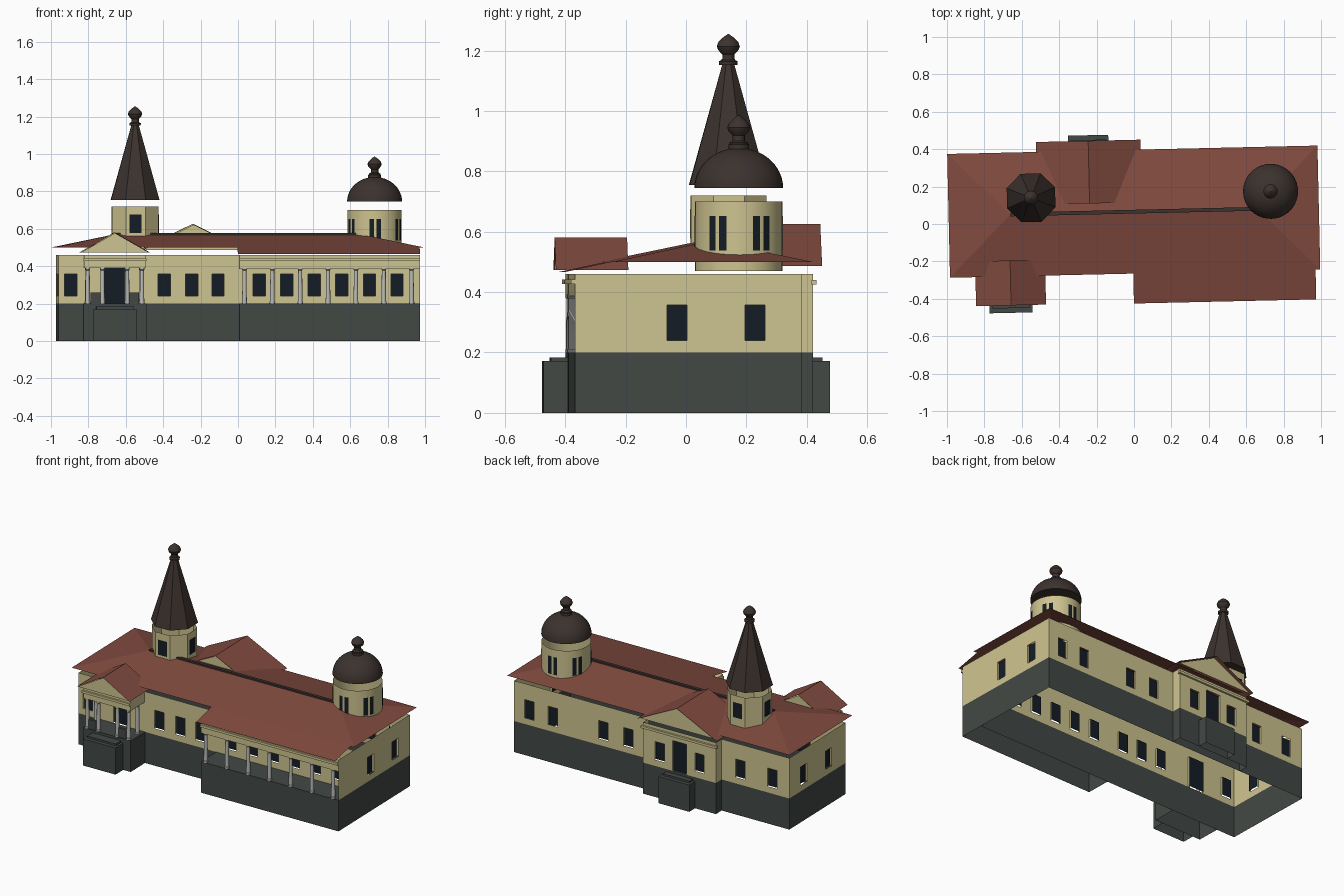
import bpy, bmesh, math
from mathutils import Matrix, Vector

if "Cube" in bpy.data.objects:
    bpy.data.objects.remove(bpy.data.objects["Cube"])

TURN = Matrix.Rotation(math.radians(1.3), 4, 'Z')   # whole house sits slightly turned


def material(name, rgb):
    m = bpy.data.materials.new(name)
    m.diffuse_color = (*rgb, 1)
    m.use_nodes = True
    m.node_tree.nodes["Principled BSDF"].inputs["Base Color"].default_value = m.diffuse_color
    return m


ROOF = material("roof_red", (0.22, 0.07, 0.05))
WALL = material("wall_cream", (0.62, 0.55, 0.28))
BASE = material("base_slate", (0.055, 0.065, 0.06))
DARK = material("dome_brown", (0.045, 0.032, 0.027))
PANE = material("glass_dark", (0.007, 0.012, 0.018))
STONE = material("column_stone", (0.5, 0.5, 0.48))


def mesh(name, verts, faces, mat, smooth=False):
    me = bpy.data.meshes.new(name)
    me.from_pydata([TURN @ Vector(v) for v in verts], [], faces)
    me.materials.append(mat)
    ob = bpy.data.objects.new(name, me)
    bpy.context.collection.objects.link(ob)
    if smooth:
        bpy.context.view_layer.objects.active = ob
        ob.select_set(True)
        bpy.ops.object.shade_smooth_by_angle(angle=math.radians(35))
        ob.select_set(False)
    return ob


def box(name, x0, x1, y0, y1, z0, z1, mat, top=True, bottom=True):
    v = [(x, y, z) for z in (z0, z1) for x, y in ((x0, y0), (x1, y0), (x1, y1), (x0, y1))]
    f = [(i, (i + 1) % 4, 4 + (i + 1) % 4, 4 + i) for i in range(4)]
    f += [(4, 5, 6, 7)] if top else []
    f += [(3, 2, 1, 0)] if bottom else []
    return mesh(name, v, f, mat)


def lathe(name, cx, cy, profile, mat, n=32, phase=0.0, caps=True, smooth=True):
    v, f = [], []
    for r, z in profile:
        for i in range(n):
            a = phase + math.tau * i / n
            v.append((cx + r * math.cos(a), cy + r * math.sin(a), z))
    for k in range(len(profile) - 1):
        for i in range(n):
            j = (i + 1) % n
            f.append((k * n + i, k * n + j, (k + 1) * n + j, (k + 1) * n + i))
    if caps:
        f.append(tuple(range(n))[::-1])
        f.append(tuple(range(len(v) - n, len(v))))
    return mesh(name, v, f, mat, smooth)


def wall(name, p0, p1, openings=()):
    """Wall from p0 to p1 (outside on the right hand) with holes and set-back panes.
    Each opening is (distance along wall, width, bottom, top)."""
    p0, p1 = Vector(p0), Vector(p1)
    d = (p1 - p0).normalized()
    inward = Vector((-d.y, d.x))
    length = (p1 - p0).length
    v, f, gv, gf = [], [], [], []

    def quad(V, F, a, b, z0, z1, ia=0.0, ib=0.0):
        k = len(V)
        for u, z, i in ((a, z0, ia), (b, z0, ib), (b, z1, ib), (a, z1, ia)):
            q = p0 + d * u + inward * i
            V.append((q.x, q.y, z))
        F.append((k, k + 1, k + 2, k + 3))

    u, t = 0.0, 0.012
    for c, w, z0, z1 in sorted(openings):
        a, b = c - w / 2, c + w / 2
        quad(v, f, u, a, 0.2, 0.46)
        if z0 > 0.2:
            quad(v, f, a, b, 0.2, z0)
        quad(v, f, a, b, z1, 0.46)
        quad(v, f, a, a, z0, z1, 0, t)
        quad(v, f, b, b, z0, z1, t, 0)
        quad(gv, gf, a, b, z0, z1, t, t)
        u = b
    quad(v, f, u, length, 0.2, 0.46)
    mesh(name, v, f, WALL)
    if gv:
        mesh(name + "_panes", gv, gf, PANE)


def gable(name, cx, half, y0, y1, ze, zr, ped):
    """Gable roof with a cream pediment at each y in ped."""
    v = [(cx + s * half, y, zr if s == 0 else ze) for y in (y0, y1) for s in (-1, 0, 1)]
    mesh(name + "_roof", v, [(0, 1, 4, 3), (1, 2, 5, 4)], ROOF)
    for k, y in enumerate(ped):
        mesh(f"{name}_pediment_{k}", [(cx - half * .97, y, ze), (cx + half * .97, y, ze),
                                      (cx, y, zr - .003)], [(0, 1, 2)], WALL)


X, YF, YB = 0.965, -0.23, 0.36       # main wall lines
VF, PF, PC = -0.39, -0.38, -0.667    # veranda front, porch front, porch centre
BC, BH, BB = -0.235, 0.255, 0.42     # back pavilion centre, half width, back line

# plinth
box("main_base", -X, X, YF, YB, 0, 0.2, BASE, False, False)
box("veranda_base", 0, X, VF, YF, 0, 0.2, BASE, True, False)
box("porch_base", PC - .168, PC + .168, PF, YF, 0, 0.2, BASE, True, False)
box("back_base", BC - BH, BC + BH, YB, BB, 0, 0.2, BASE, True, False)
for nm, c, h, lo, hi, s in (("front_steps", PC, .115, -.46, PF, -1), ("back_steps", BC, .108, BB, .48, 1)):
    box(nm, c - h, c + h, lo, hi, 0, .172, BASE, True, False)
    lo2, hi2 = (lo + .025, hi) if s < 0 else (lo, hi - .025)
    box(nm + "_upper", c - h + .015, c + h - .015, lo2, hi2, .172, .184, BASE)

# walls with windows
win = lambda u: (u, 0.066, 0.24, 0.357)
fx = [-.9, -.4, -.253, -.112] + [.108 + .1475 * i for i in range(6)]
wall("front_wall", (-X, YF), (X, YF), [win(x + X) for x in fx] + [(PC + X, .108, .201, .395)])
wall("right_wall", (X, VF), (X, YB), [win(y - VF) for y in (-.052, .207)])
wall("left_wall", (-X, YB), (-X, YF), [win(YB - y) for y in (-.052, .207)])
wall("back_wall_right", (X, YB), (BC + BH, YB), [win(X - x) for x in (.86, .695, .34, .165)])
wall("back_wall_left", (BC - BH, YB), (-X, YB), [win(BC - BH - x) for x in (-.62, -.845)])
wall("pavilion_back", (BC + BH, BB), (BC - BH, BB),
     [win(BH - .14), win(BH + .14), (BH, .1, .201, .395)])
wall("pavilion_right", (BC + BH, YB), (BC + BH, BB))
wall("pavilion_left", (BC - BH, BB), (BC - BH, YB))
box("pavilion_moulding", BC - BH - .01, BC + BH + .01, BB - .005, BB + .012, .425, .44, WALL)

# entablatures over the columns
box("veranda_beam", 0, X, VF, VF + .03, .385, .46, WALL)
box("veranda_beam_side", 0, .03, VF + .03, YF, .385, .46, WALL)
box("veranda_moulding", 0, X, VF - .012, VF, .427, .442, WALL)
box("porch_beam", PC - .165, PC + .165, PF, PF + .03, .39, .46, WALL)
for s in (-1, 1):
    a, b = sorted((PC + s * .165, PC + s * .137))
    box("porch_beam_side", a, b, PF + .03, YF, .39, .46, WALL)
    box("porch_parapet", PC + s * .104 - .026, PC + s * .104 + .026, PF + .005, PF + .02, .2, .26, BASE)
box("porch_moulding", PC - .168, PC + .168, PF - .012, PF, .427, .442, WALL)

# columns
spots = [(.026 + .149 * i, -.378) for i in range(7)]
spots += [(PC + o, -.367) for o in (-.145, -.066, .066, .145)]
spots += [(PC + o, -.275) for o in (-.145, .145)]
for x, y in spots:
    lathe("column", x, y, [(.014, .2), (.014, .21), (.0125, .212), (.0105, .378), (.013, .381), (.013, .39)],
          STONE, 12)

# main hipped roof with the lower veranda slope
E, ey0, ey1, rx, ry = .99, -.265, .397, .66, .066
mesh("main_roof",
     [(-E, ey0, .5), (E, ey0, .5), (E, ey1, .5), (-E, ey1, .5), (-rx, ry, .57), (rx, ry, .57),
      (-.01, -.425, .466), (.965, -.425, .466), (.965, ey0, .5), (-.01, ey0, .5)],
     [(0, 9, 8, 1, 5, 4), (1, 2, 5), (2, 3, 4, 5), (3, 0, 4), (6, 7, 8, 9)], ROOF)
box("ridge_cap", -rx, rx, ry - .01, ry + .01, .562, .578, DARK)
gable("porch_gable", PC, .187, -.42, -.18, .473, .58, (-.415, -.182))
gable("back_gable", BC, .28, .115, .45, .487, .625, (.118, .43))


def finial(name, cx, cy, z):
    lathe(name, cx, cy, [(.03, z), (.031, z + .012), (.02, z + .018), (.02, z + .035), (.034, z + .05),
                         (.038, z + .062), (.033, z + .076), (.018, z + .091), (.008, z + .098),
                         (.001, z + .103)], DARK, 20)


# octagonal tower and spire
TX, TY, P8 = -.547, .1525, math.radians(22.5)
lathe("tower", TX, TY, [(.135, .5), (.135, .72)], WALL, 8, P8, False, False)
lathe("spire", TX, TY, [(.14, .755), (.122, .815), (.018, 1.165)], DARK, 8, P8, True, False)
lathe("spire_collar", TX, TY, [(.022, 1.155), (.022, 1.172)], DARK, 16)
finial("spire_finial", TX, TY, 1.152)


def pane(name, cx, cy, r, ang, half, z0, z1):
    c, s = math.cos(ang), math.sin(ang)
    pts = [(cx + r * c - t * s, cy + r * s + t * c, z)
           for t, z in ((-half, z0), (half, z0), (half, z1), (-half, z1))]
    mesh(name, pts, [(0, 1, 2, 3)], PANE)


for k in range(4):
    pane("tower_window", TX, TY, .1265, math.pi / 2 * k, .032, .578, .675)

# round drum and dome
DX, DY = .734, .158
lathe("drum", DX, DY, [(.145, .47), (.145, .70)], WALL, 40, 0, False)
for k in range(6):
    for off in (-7.5, 7.5):
        pane("drum_window", DX, DY, .1465, math.radians(-90 + 60 * k + off), .0125, .538, .652)
dome = [(.147 * math.cos(math.radians(a)), .745 + .132 * math.sin(math.radians(a))) for a in range(0, 85, 7)]
lathe("dome", DX, DY, dome, DARK, 40)
lathe("dome_collar", DX, DY, [(.034, .865), (.034, .888), (.028, .892)], DARK, 20)
finial("dome_finial", DX, DY, .883)
